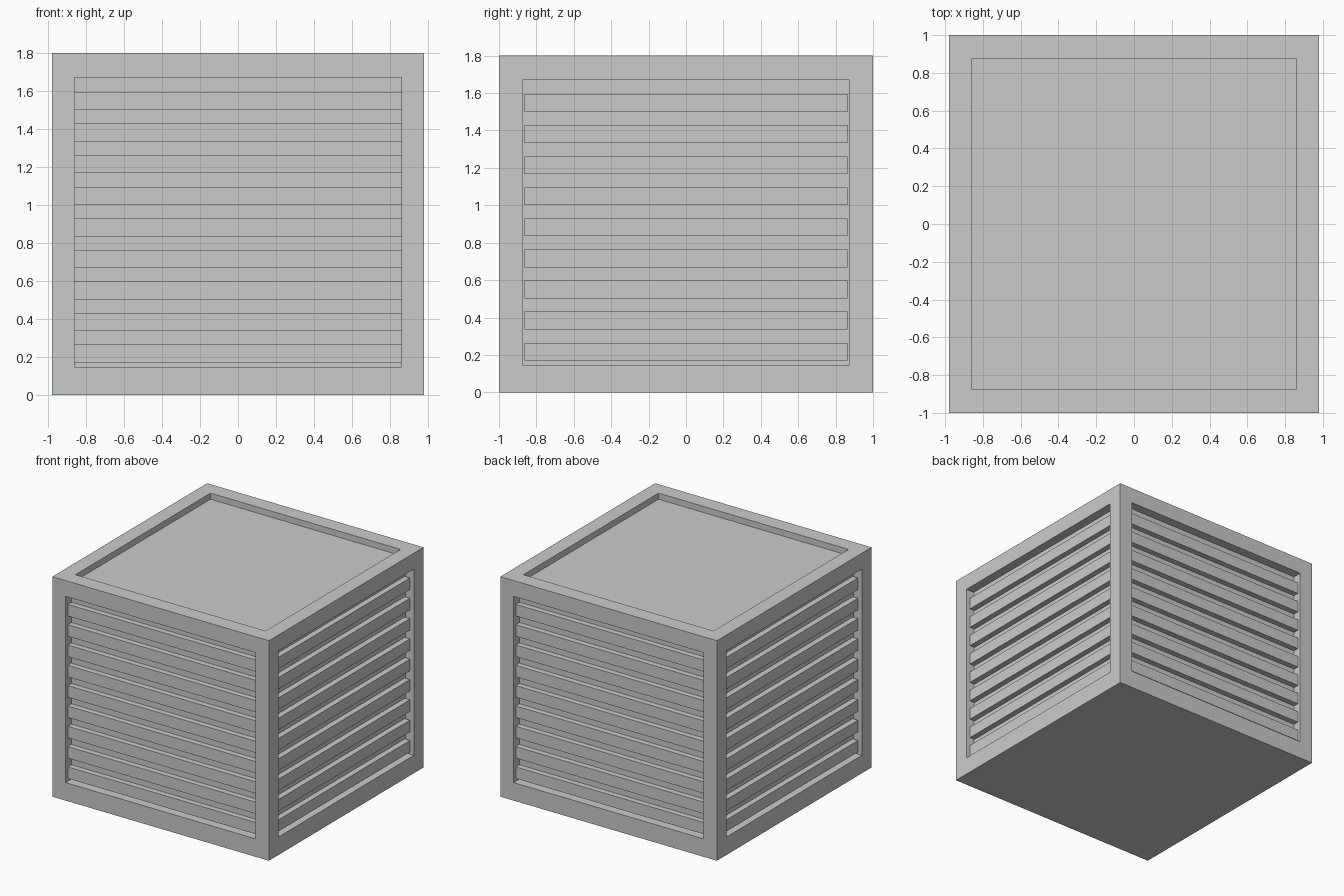
import bpy, bmesh
from mathutils import Vector

if "Cube" in bpy.data.objects:
    bpy.data.objects.remove(bpy.data.objects["Cube"])

HX, HY, H = 0.98, 1.0, 1.8          # half width, half depth, height
OX, OY = 0.86, 0.873                # half size of the openings
Z0, Z1 = 0.147, 1.67                # side opening bottom and top
PANEL, SLAT = 0.075, 0.028          # recess of panel and of slat faces
N, FIRST, PITCH, SLAT_H = 9, 0.17, 0.1662, 0.095


def add_object(bm, name):
    bmesh.ops.recalc_face_normals(bm, faces=bm.faces)
    mesh = bpy.data.meshes.new(name)
    bm.to_mesh(mesh)
    bm.free()
    obj = bpy.data.objects.new(name, mesh)
    bpy.context.collection.objects.link(obj)
    return obj


def add_box(bm, lo, hi):
    verts = bmesh.ops.create_cube(bm, size=1)["verts"]
    for v in verts:
        v.co = Vector([l if c < 0 else h for c, l, h in zip(v.co, lo, hi)])


# Crate body: a box with a recessed panel in the top and each side
bm = bmesh.new()
add_box(bm, (-HX, -HY, 0), (HX, HY, H))
bm.normal_update()
for face in [f for f in bm.faces if f.normal.z > -0.5]:
    n = face.normal.copy()
    bmesh.ops.inset_individual(bm, faces=[face], thickness=0.1)
    for v in face.verts:
        if abs(n.x) < 0.5:
            v.co.x = OX if v.co.x > 0 else -OX
        if abs(n.y) < 0.5:
            v.co.y = OY if v.co.y > 0 else -OY
        if abs(n.z) < 0.5:
            v.co.z = Z1 if v.co.z > H / 2 else Z0
    depth = 0.05 if n.z > 0.5 else PANEL
    new = bmesh.ops.extrude_discrete_faces(bm, faces=[face])["faces"][0]
    for v in new.verts:
        v.co -= n * depth
add_object(bm, "crate_body")

# Horizontal slats in front of each side panel
for name, axis, sign in (("front", 1, -1), ("back", 1, 1), ("left", 0, -1), ("right", 0, 1)):
    bm = bmesh.new()
    outer = (HX, HY)[axis]
    d = sorted((sign * (outer - SLAT), sign * (outer - PANEL)))
    half = OX if axis == 1 else 0.863
    for i in range(N):
        z = FIRST + i * PITCH
        lo, hi = [-half, -half, z], [half, half, z + SLAT_H]
        lo[axis], hi[axis] = d
        add_box(bm, lo, hi)
    add_object(bm, name + "_slats")
